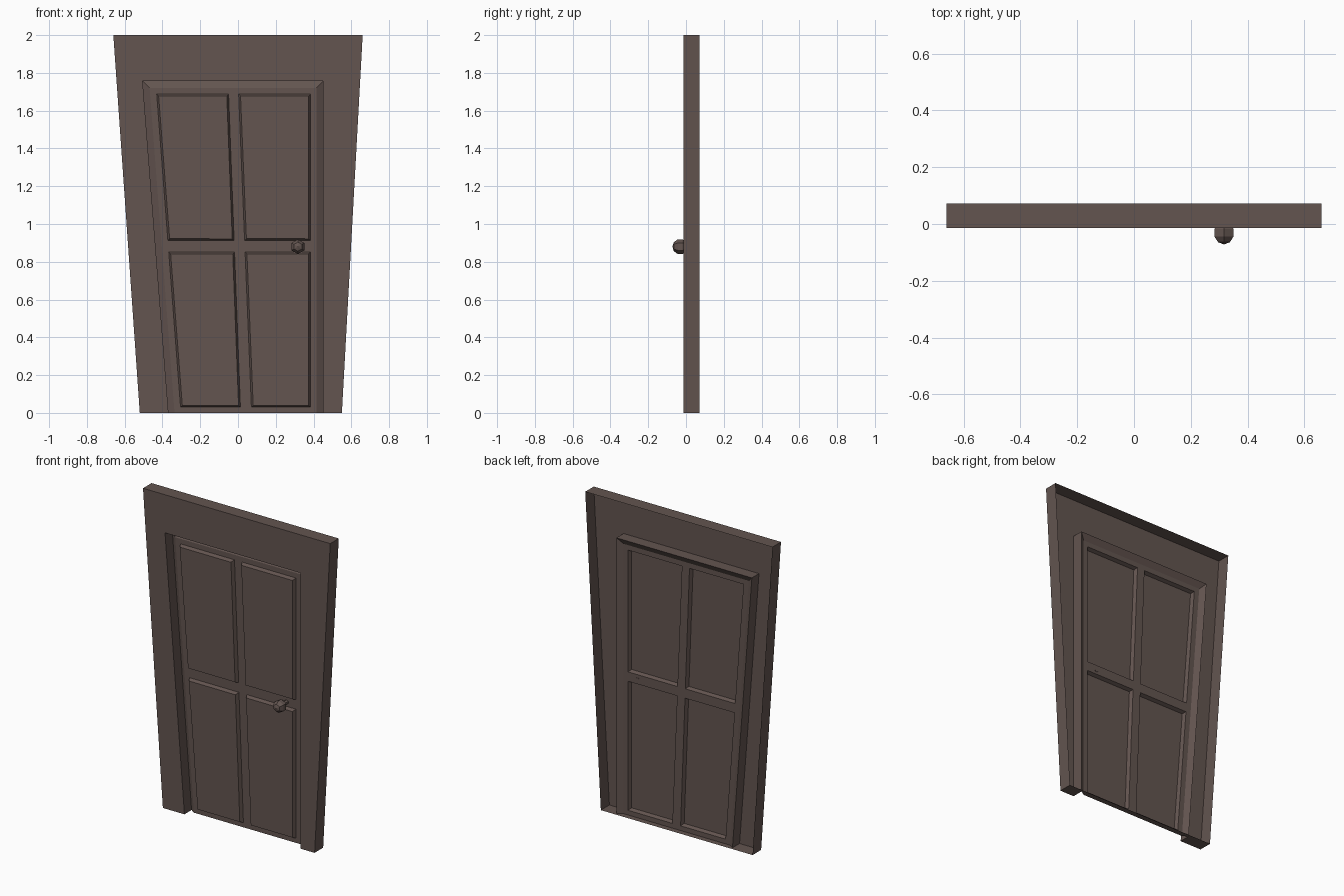
import bpy, bmesh, math
from mathutils import Matrix

cube = bpy.data.objects.get("Cube")
if cube:
    bpy.data.objects.remove(cube, do_unlink=True)

# One dark wood brown for everything
wood = bpy.data.materials.new("dark_brown_wood")
wood.use_nodes = True
colour = (0.125, 0.09, 0.08, 1)
wood.diffuse_color = colour
bsdf = next(n for n in wood.node_tree.nodes if n.type == 'BSDF_PRINCIPLED')
bsdf.inputs["Base Color"].default_value = colour

FRONT, BACK, RIM, DOOR = -0.014, 0.072, 0.058, 0.036


def add_object(name, bm):
    mesh = bpy.data.meshes.new(name)
    bm.to_mesh(mesh)
    bm.free()
    mesh.materials.append(wood)
    obj = bpy.data.objects.new(name, mesh)
    bpy.context.collection.objects.link(obj)
    return obj


# Door frame: hollow-backed surround, deep reveal and sloped inner lip
outer = [(-0.52, 0), (-0.66, 2), (0.66, 2), (0.55, 0)]
opening = [(-0.368, 0), (-0.505, 1.757), (0.45, 1.757), (0.45, 0)]
leaf = [(-0.336, 0), (-0.468, 1.72), (0.415, 1.72), (0.415, 0)]
bm = bmesh.new()
loops = [[bm.verts.new((x, y, z)) for x, z in outline]
         for outline, y in ((outer, BACK), (outer, FRONT), (opening, FRONT),
                            (opening, RIM), (leaf, DOOR))]
for a, b in zip(loops, loops[1:]):
    for i in range(3):
        bm.faces.new((a[i], a[i + 1], b[i + 1], b[i]))
# Underside of the legs and threshold
bm.faces.new([l[0] for l in loops] + [l[-1] for l in reversed(loops)])
bmesh.ops.recalc_face_normals(bm, faces=bm.faces)
add_object("door_frame", bm)

# Door leaf: skewed grid with four raised panels
columns = [(-0.336, -0.468), (-0.302, -0.433), (0.014, -0.051),
           (0.072, 0.002), (0.384, 0.384), (0.415, 0.415)]
rows = [0, 0.03, 0.852, 0.912, 1.688, 1.72]
bm = bmesh.new()
grid = [[bm.verts.new((lo + (hi - lo) * z / rows[-1], DOOR, z)) for lo, hi in columns]
        for z in rows]
panels = []
for r in range(5):
    for c in range(5):
        face = bm.faces.new((grid[r][c], grid[r][c + 1], grid[r + 1][c + 1], grid[r + 1][c]))
        if r in (1, 3) and c in (1, 3):
            panels.append(face)
bm.normal_update()
bmesh.ops.inset_individual(bm, faces=panels, thickness=0.014, depth=0.022)
add_object("door_leaf", bm)

# Knob: faceted ball on a thin shaft through the door
turn = Matrix.Rotation(math.pi / 2, 4, 'X')
bm = bmesh.new()
bmesh.ops.create_uvsphere(bm, u_segments=6, v_segments=5, radius=0.041,
                          matrix=Matrix.Translation((0.317, -0.031, 0.88)) @ turn)
add_object("door_knob", bm)
bm = bmesh.new()
bmesh.ops.create_cone(bm, cap_ends=True, segments=6, radius1=0.014, radius2=0.014, depth=0.07,
                      matrix=Matrix.Translation((0.317, 0.004, 0.88)) @ turn)
add_object("knob_shaft", bm)
